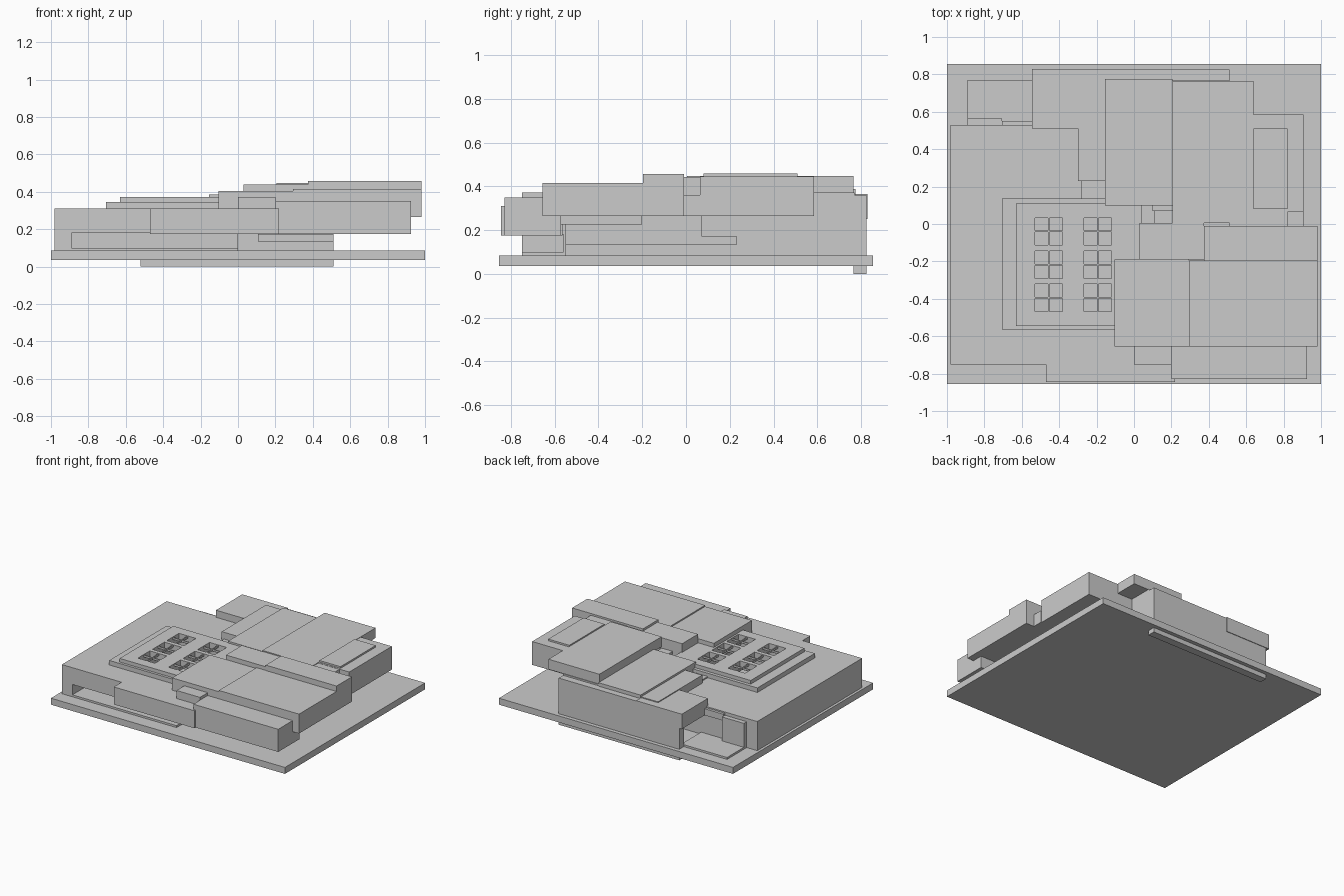
import bpy


def box(name, x0, x1, y0, y1, z0, z1):
    """Axis-aligned block given by its extents."""
    v = [(x, y, z) for x in (x0, x1) for y in (y0, y1) for z in (z0, z1)]
    f = [(0, 1, 3, 2), (4, 6, 7, 5), (0, 4, 5, 1), (2, 3, 7, 6), (0, 2, 6, 4), (1, 5, 7, 3)]
    me = bpy.data.meshes.new(name)
    me.from_pydata(v, [], f)
    ob = bpy.data.objects.new(name, me)
    bpy.context.collection.objects.link(ob)
    return ob


def cut(target, cutter):
    m = target.modifiers.new("opening", 'BOOLEAN')
    m.operation = 'DIFFERENCE'
    m.solver = 'EXACT'
    m.object = cutter
    cutter.hide_render = True
    cutter.hide_viewport = True
    cutter.display_type = 'WIRE'


# Ground slab
box("ground_slab", -1, 1, -0.855, 0.855, 0.035, 0.085)

# Main hall: hollow under the roof windows, recessed along the front foot
hall = box("main_hall", -0.98, -0.0, -0.75, 0.53, 0.085, 0.31)
cut(hall, box("hall_void_cutter", -0.6, -0.06, -0.52, 0.09, 0.1, 0.35))
cut(hall, box("front_recess_cutter", -0.89, 0.1, -0.8, -0.56, 0.1, 0.18))

# Stepped roof plates with six window openings
plates = [box("roof_plate_lower", -0.705, 0.04, -0.565, 0.135, 0.31, 0.345),
          box("roof_plate_upper", -0.63, 0.04, -0.545, 0.11, 0.345, 0.373)]
for i, x in enumerate((-0.455, -0.193)):
    for j, y in enumerate((-0.04, -0.218, -0.395)):
        h = 0.073
        cutter = box(f"window_cutter_{i}_{j}", x - h, x + h, y - h, y + h, 0.29, 0.4)
        for p in plates:
            cut(p, cutter)
        box(f"window_bar_x_{i}_{j}", x - h, x + h, y - 0.004, y + 0.004, 0.355, 0.37)
        box(f"window_bar_y_{i}_{j}", x - 0.004, x + 0.004, y - h, y + h, 0.355, 0.37)

# Everything else: name, x0, x1, y0, y1, z0, z1
blocks = [
    # front row
    ("front_bay", -0.47, 0.22, -0.845, -0.565, 0.175, 0.31),
    ("front_bay_cap", 0.0, 0.2, -0.75, -0.65, 0.31, 0.372),
    ("front_right_wing", 0.2, 0.925, -0.83, -0.57, 0.175, 0.35),
    # right cantilevered upper storey
    ("upper_front_left", -0.105, 0.295, -0.655, -0.19, 0.265, 0.405),
    ("upper_front_right", 0.295, 0.98, -0.655, -0.195, 0.265, 0.415),
    ("upper_middle_left", 0.03, 0.375, -0.19, 0.005, 0.265, 0.44),
    ("upper_middle_right", 0.375, 0.98, -0.197, -0.01, 0.265, 0.457),
    ("upper_rear_roof", 0.205, 0.64, 0.005, 0.765, 0.37, 0.448),
    ("upper_rear_right", 0.64, 0.905, 0.065, 0.585, 0.265, 0.445),
    ("upper_rear_link", 0.51, 0.82, -0.01, 0.585, 0.265, 0.443),
    ("upper_link_step", 0.82, 0.91, -0.01, 0.065, 0.265, 0.36),
    ("rooflight", 0.64, 0.82, 0.08, 0.51, 0.443, 0.458),
    # rear centre and left
    ("rear_centre_roof", -0.155, 0.205, 0.1, 0.775, 0.265, 0.387),
    ("centre_infill", 0.11, 0.205, 0.0, 0.1, 0.265, 0.36),
    ("roof_step", -0.28, -0.15, 0.13, 0.46, 0.3, 0.32),
    ("rear_left_roof", -0.545, -0.155, 0.51, 0.83, 0.25, 0.365),
    ("rear_wall", -0.52, 0.51, 0.765, 0.825, 0.0, 0.36),
    ("rear_patio", -0.89, -0.5, 0.53, 0.77, 0.085, 0.1),
    ("rear_porch", -0.89, -0.705, 0.52, 0.565, 0.085, 0.285),
    ("porch_beam", -0.705, -0.545, 0.52, 0.55, 0.25, 0.3),
    # ground floor under the overhangs
    ("ground_floor_rear", -0.3, 0.51, 0.23, 0.77, 0.085, 0.372),
    ("ground_floor_core", -0.05, 0.11, -0.55, 0.25, 0.085, 0.267),
    ("ground_floor_mid", 0.1, 0.51, 0.07, 0.24, 0.17, 0.37),
    ("side_terrace", 0.1, 0.51, -0.55, 0.23, 0.085, 0.135),
    ("side_beam", 0.1, 0.64, -0.57, -0.2, 0.225, 0.267),
]
for b in blocks:
    box(*b)
